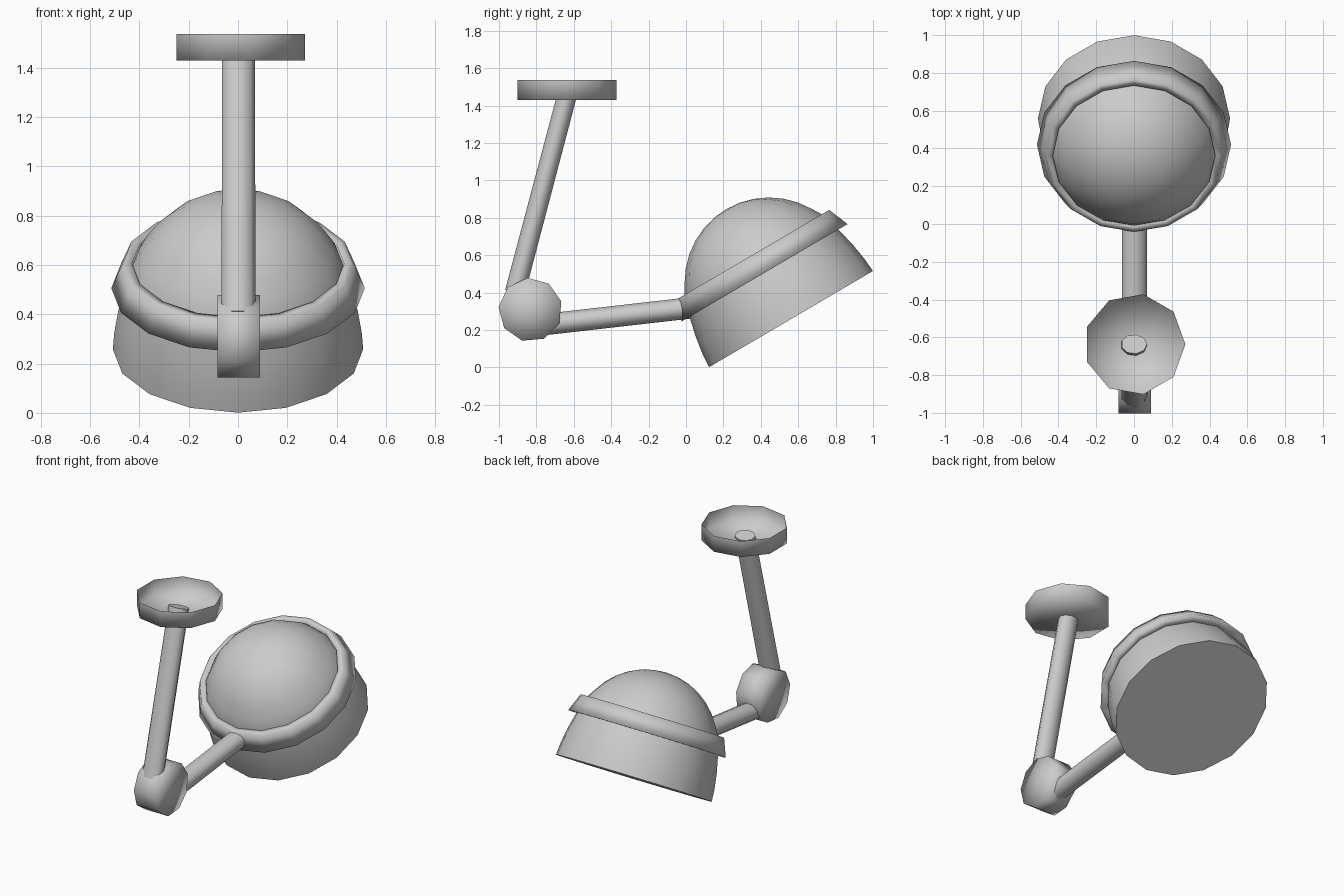
import bpy, math
from mathutils import Matrix, Vector

if "Cube" in bpy.data.objects:
    bpy.data.objects.remove(bpy.data.objects["Cube"])


def lathe(name, profile, sides, matrix, phase=0.0, squash=1.0, closed=False, angle=180):
    """Revolve (radius, height) points about local z; squash scales local y."""
    verts, rings = [], []
    for r, h in profile:
        if r < 1e-6:
            rings.append([len(verts)] * sides)
            verts.append((0, 0, h))
        else:
            start = len(verts)
            rings.append(list(range(start, start + sides)))
            for i in range(sides):
                a = phase + 2 * math.pi * i / sides
                verts.append((r * math.cos(a), r * math.sin(a) * squash, h))
    faces = []
    pairs = list(zip(rings, rings[1:]))
    if closed:
        pairs.append((rings[-1], rings[0]))
    for lo, hi in pairs:
        for i in range(sides):
            j = (i + 1) % sides
            quad = [lo[i], lo[j], hi[j], hi[i]]
            faces.append(list(dict.fromkeys(quad)))
    mesh = bpy.data.meshes.new(name)
    mesh.from_pydata([matrix @ Vector(v) for v in verts], [], faces)
    mesh.update()
    obj = bpy.data.objects.new(name, mesh)
    bpy.context.collection.objects.link(obj)
    bpy.ops.object.select_all(action='DESELECT')
    obj.select_set(True)
    bpy.context.view_layer.objects.active = obj
    bpy.ops.object.shade_smooth_by_angle(angle=math.radians(angle))
    return obj


def place(y, z, tilt):
    return Matrix.Translation((0, y, z)) @ Matrix.Rotation(tilt, 4, 'X')


def rod(name, start, end, r0, r1, squash):
    """Flattened nine-sided rod between two (y, z) points."""
    dy, dz = end[0] - start[0], end[1] - start[1]
    n = math.hypot(dy, dz)
    return lathe(name, [(0, 0), (r0, 0), (r1, n), (0, n)], 9,
                 place(*start, math.atan2(-dy, dz)), squash=squash, angle=60)


# Tilted lamp head: spherical crown flaring to the rim
head = place(0.561, 0.258, math.radians(30.4))
dome = [(0.508, 0.0), (0.502, 0.08), (0.486, 0.18), (0.463, 0.278), (0.425, 0.402)]
for deg in range(30, 91, 10):
    t = math.radians(deg)
    dome.append((0.452 * math.cos(t) if deg < 90 else 0, 0.23 + 0.452 * math.sin(t)))
lathe("shade_dome", dome, 16, head, phase=math.pi / 2)

# Flat underside: lip and inner disc
lathe("shade_lip", [(0.455, 0.0), (0.508, 0.0)], 16, head, phase=math.pi / 2)
lathe("lamp_disc", [(0, 0.0), (0.455, 0.0)], 16, head, phase=math.pi / 2)

# Sloping band around the dome
band = [(0.43, 0.40), (0.44, 0.285), (0.514, 0.285), (0.468, 0.40)]
lathe("shade_band", band, 16, head @ Matrix.Translation((0, 0.004, 0)),
      phase=math.pi / 2, closed=True)

# Arms
rod("lower_arm", (-0.80, 0.224), (0.06, 0.322), 0.069, 0.069, 0.84)
rod("upper_arm", (-0.915, 0.40), (-0.636, 1.455), 0.071, 0.069, 0.77)

# Elbow joint: nine-sided drum lying along x
drum = Matrix.Translation((0.003, -0.832, 0.308)) @ Matrix.Rotation(math.pi / 2, 4, 'Y')
lathe("elbow_joint", [(0, -0.086), (0.171, -0.086), (0.171, 0.086), (0, 0.086)], 9,
      drum, phase=math.radians(-15))

# Ceiling mount: shallow cup, open at the top
lathe("ceiling_mount", [(0, 1.43), (0.269, 1.43), (0.269, 1.537)], 9,
      Matrix.Translation((0.003, -0.637, 0)))
